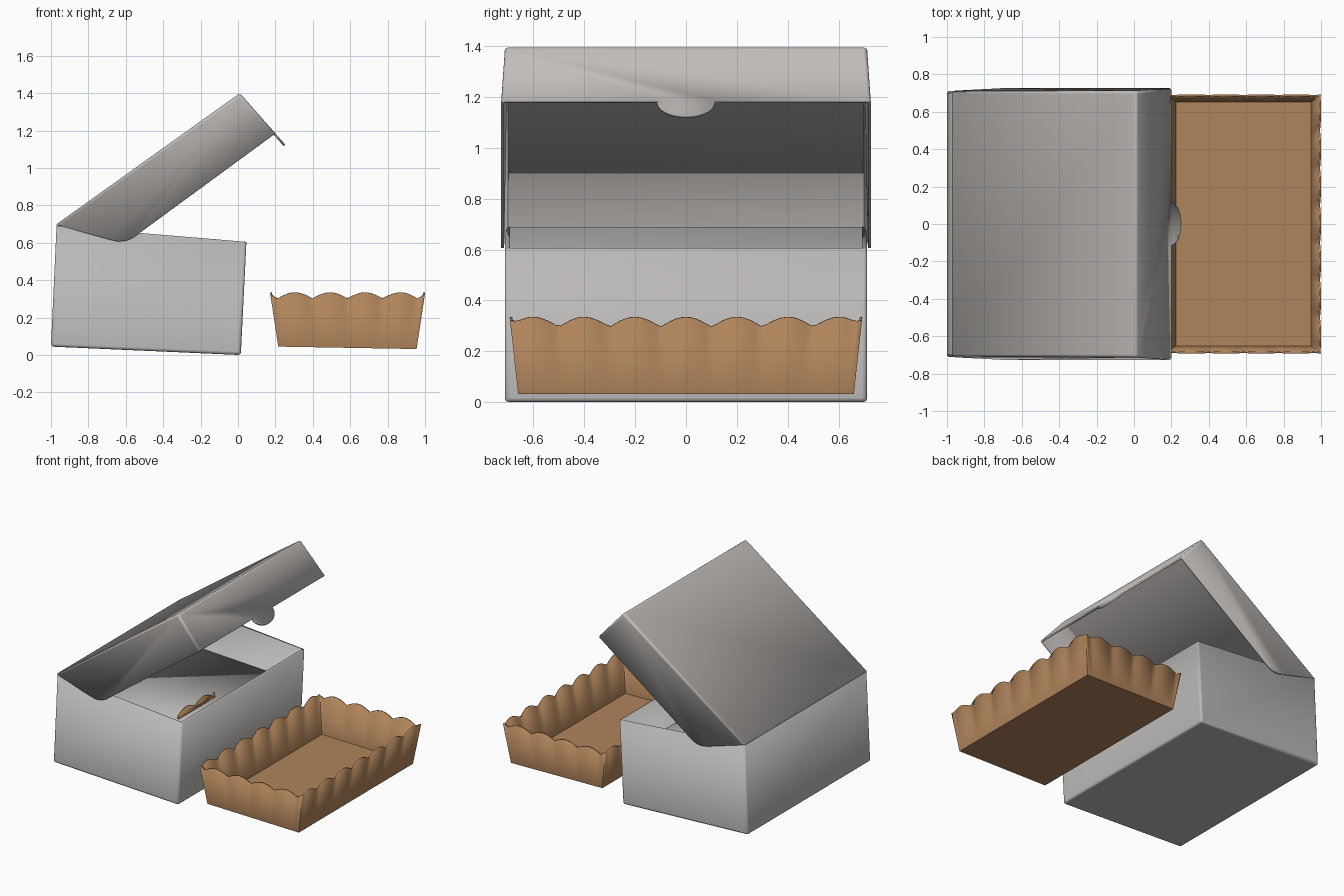
import bpy, bmesh, math
from mathutils import Vector

if "Cube" in bpy.data.objects:
    bpy.data.objects.remove(bpy.data.objects["Cube"])


def material(name, rgb):
    m = bpy.data.materials.new(name)
    m.diffuse_color = (*rgb, 1)
    m.use_nodes = True
    m.node_tree.nodes["Principled BSDF"].inputs["Base Color"].default_value = m.diffuse_color
    return m


CARD = material("grey card", (0.50, 0.485, 0.475))
LID = material("warm grey card", (0.54, 0.51, 0.49))
KRAFT = material("brown kraft", (0.43, 0.23, 0.105))


def shell(name, polys, mat, thickness, round_r=0.0):
    """Join flat panels into one sheet, round the folds, then thicken inward."""
    bm = bmesh.new()
    for poly in polys:
        bm.faces.new([bm.verts.new(p) for p in poly])
    bmesh.ops.remove_doubles(bm, verts=bm.verts, dist=0.0005)
    bmesh.ops.recalc_face_normals(bm, faces=bm.faces)
    mesh = bpy.data.meshes.new(name)
    bm.to_mesh(mesh)
    bm.free()
    obj = bpy.data.objects.new(name, mesh)
    bpy.context.collection.objects.link(obj)
    mesh.materials.append(mat)
    if round_r:
        b = obj.modifiers.new("folds", 'BEVEL')
        b.width, b.segments, b.limit_method = round_r, 3, 'ANGLE'
        b.angle_limit = math.radians(50)
    s = obj.modifiers.new("card", 'SOLIDIFY')
    s.thickness, s.offset, s.use_even_offset = thickness, -1, True
    bpy.ops.object.select_all(action='DESELECT')
    obj.select_set(True)
    bpy.context.view_layer.objects.active = obj
    bpy.ops.object.shade_smooth_by_angle(angle=math.radians(35))
    return obj


# Box body: open-topped, slightly tilted
profile = [(-1.0, 0.045), (0.015, 0.0), (0.045, 0.605), (-0.97, 0.69)]
W = 0.712
front = [Vector((x, -W, z)) for x, z in profile]
back = [Vector((x, W, z)) for x, z in profile]
body = [front, back[::-1]]
for i, j in ((0, 1), (1, 2), (3, 0)):
    body.append([front[i], front[j], back[j], back[i]])
shell("box_body", body, CARD, 0.02, 0.015)

# Raised liner inside the box
liner = [(-0.96, 0.41), (0.01, 0.365)]
shell("box_liner", [[(liner[0][0], -0.69, liner[0][1]), (liner[1][0], -0.69, liner[1][1]),
                     (liner[1][0], 0.69, liner[1][1]), (liner[0][0], 0.69, liner[0][1])]],
      CARD, 0.01)

# Scalloped card standing on the liner
tops = [(-0.3, -0.27 + 0.014 * i, 0.405 + 0.03 * abs(math.sin(math.pi * i / 14)))
        for i in range(31)]
shell("inner_scalloped_card", [[(-0.3, -0.27, 0.37)] + tops + [(-0.3, 0.15, 0.37)]],
      KRAFT, 0.008)

# Lid: top panel, two flaring sides with a rounded rear corner, front flap with tab
TOP_W, LOW_W = 0.712, 0.727
hinge, peak, lip = (-0.972, 0.698), (0.01, 1.4), (0.2, 1.185)
lower = [(-0.53, 0.65), (-0.56, 0.628), (-0.595, 0.612), (-0.64, 0.607), (-0.69, 0.618)]


def at(p, y):
    return Vector((p[0], y, p[1]))


panels = [[at(hinge, -TOP_W), at(peak, -TOP_W), at(peak, TOP_W), at(hinge, TOP_W)]]
for s in (-1, 1):
    panels.append([at(hinge, s * TOP_W), at(peak, s * TOP_W), at(lip, s * LOW_W)]
                  + [at(p, s * LOW_W) for p in lower])
flap_dir = (at(lip, 0) - at(peak, 0)).normalized()
tab = []
for i in range(17):
    a = math.pi * i / 16
    tab.append(at(lip, -0.115 * math.cos(a)) + flap_dir * (0.08 * math.sin(a)))
panels.append([at(peak, TOP_W), at(peak, -TOP_W), at(lip, -LOW_W)] + tab + [at(lip, LOW_W)])
shell("box_lid", panels, LID, 0.012, 0.014)

# Tray: tapered walls with a scalloped rim
X0, X1, Y0 = 0.215, 0.955, 0.66      # floor
TX0, TX1, TY = 0.172, 1.0, 0.693     # rim


def floor_z(x):
    return 0.045 - 0.013 * (x - X0) / (X1 - X0)


def wall(b0, b1, t0, t1, rim, n):
    """Strip of quads between a floor edge and a scalloped top edge."""
    strip = []
    for i in range(n + 1):
        f = i / n
        b, t = Vector(b0).lerp(Vector(b1), f), Vector(t0).lerp(Vector(t1), f)
        h = rim(f)
        strip.append(((b.x, b.y, floor_z(b.x)),
                      b.lerp(t, (h - 0.04) / 0.29).to_2d().to_tuple() + (h,)))
    return [[strip[i][0], strip[i + 1][0], strip[i + 1][1], strip[i][1]] for i in range(n)]


def short_rim(f):
    return 0.302 + 0.032 * abs(math.sin(math.pi * (f - 0.5) * 4.4))


def long_rim(f):
    # blended at the ends so that the corners meet the short walls
    h = 0.295 + 0.039 * abs(math.cos(math.pi * (f - 0.5) * 6.9))
    k = max(0.0, 1 - min(f, 1 - f) * 25)
    return h * (1 - k) + short_rim(0) * k


tray = [[(X0, -Y0, floor_z(X0)), (X1, -Y0, floor_z(X1)),
         (X1, Y0, floor_z(X1)), (X0, Y0, floor_z(X0))]]
for s in (-1, 1):
    tray += wall((X0, s * Y0, 0), (X1, s * Y0, 0), (TX0, s * TY, 0), (TX1, s * TY, 0),
                 short_rim, 44)
for bx, tx in ((X0, TX0), (X1, TX1)):
    tray += wall((bx, -Y0, 0), (bx, Y0, 0), (tx, -TY, 0), (tx, TY, 0), long_rim, 70)
# give the floor the same subdivided border as the walls
ring = [q[k] for q in tray[1:45] for k in (0,)]
edge = [tray[44][1]] + [q[1] for q in tray[159:229]]
far = [q[1] for q in reversed(tray[45:88])] + [tray[45][0]]
near_left = [q[0] for q in reversed(tray[90:159])]
tray[0] = ring + edge + far + near_left
shell("scalloped_tray", tray, KRAFT, 0.01)
